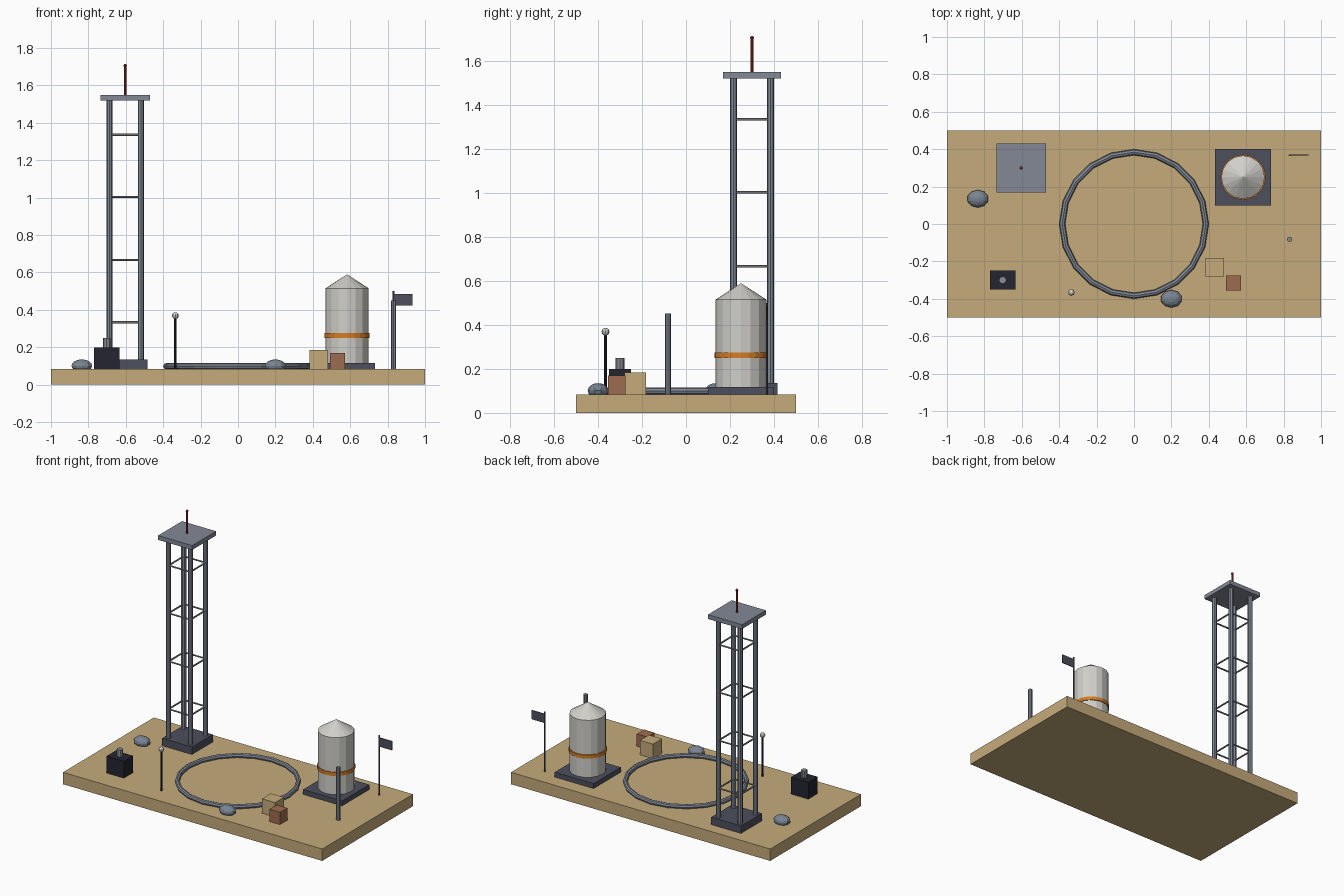
import bpy
import math
from mathutils import Vector

if "Cube" in bpy.data.objects:
    bpy.data.objects.remove(bpy.data.objects["Cube"])


def make_material(name, rgb):
    lin = [(c / 255 / 12.92) if c < 11 else ((c / 255 + 0.055) / 1.055) ** 2.4 for c in rgb]
    m = bpy.data.materials.new(name)
    m.diffuse_color = (*lin, 1)
    m.use_nodes = True
    m.node_tree.nodes["Principled BSDF"].inputs["Base Color"].default_value = m.diffuse_color
    return m


SAND = make_material("sand", (197, 171, 123))
DARK = make_material("dark slate", (76, 80, 93))
STEEL = make_material("steel blue grey", (130, 137, 150))
BLACK = make_material("near black", (36, 37, 49))
WHITE = make_material("off white", (208, 207, 201))
ORANGE = make_material("orange", (212, 125, 38))
RED = make_material("dark red", (150, 52, 44))
ROCK = make_material("rock grey", (122, 133, 146))
BROWN = make_material("rust brown", (158, 108, 80))
GREY = make_material("strut grey", (140, 142, 146))

G = 0.083  # ground level


def finish(name, mat):
    o = bpy.context.object
    o.name = name
    o.data.materials.append(mat)
    return o


def box(name, mat, x, y, z0, z1, sx, sy):
    bpy.ops.mesh.primitive_cube_add(size=1, location=(x, y, (z0 + z1) / 2))
    o = finish(name, mat)
    o.scale = (sx, sy, z1 - z0)
    return o


def tube(name, mat, x, y, z0, z1, r, sides=8, top=None):
    bpy.ops.mesh.primitive_cone_add(vertices=sides, radius1=r, radius2=r if top is None else top,
                                    depth=z1 - z0, location=(x, y, (z0 + z1) / 2))
    return finish(name, mat)


def bar(name, mat, a, b, r, sides=6):
    a, b = Vector(a), Vector(b)
    bpy.ops.mesh.primitive_cylinder_add(vertices=sides, radius=r, depth=(b - a).length,
                                        location=(a + b) / 2)
    o = finish(name, mat)
    o.rotation_euler = (b - a).to_track_quat('Z', 'Y').to_euler()
    return o


def ball(name, mat, loc, scale, seg=8, rings=6):
    bpy.ops.mesh.primitive_uv_sphere_add(segments=seg, ring_count=rings, radius=1, location=loc)
    o = finish(name, mat)
    o.scale = scale
    return o


# Ground slab
box("ground_slab", SAND, 0, 0, 0, G, 2, 1)

# Lattice tower
TX, TY, D = -0.603, 0.3, 0.084
box("tower_base", DARK, -0.6, TY, G, 0.135, 0.23, 0.23)
corners = [(TX - D, TY - D), (TX + D, TY - D), (TX + D, TY + D), (TX - D, TY + D)]
for x, y in corners:
    tube("tower_leg", STEEL, x, y, 0.135, 1.52, 0.0165)
for z in (0.334, 0.667, 1.003, 1.336):
    for i in range(4):
        bar("tower_strut", GREY, (*corners[i], z), (*corners[(i + 1) % 4], z), 0.006)
box("tower_platform", STEEL, TX, TY, 1.52, 1.55, 0.263, 0.263)
tube("antenna", RED, TX, TY, 1.55, 1.705, 0.006)
ball("antenna_tip", RED, (TX, TY, 1.706), (0.009,) * 3)

# Landing ring
bpy.ops.mesh.primitive_torus_add(major_segments=20, minor_segments=8, major_radius=0.384,
                                 minor_radius=0.016, location=(0, 0, G + 0.016))
finish("landing_ring", STEEL)

# Storage tank
KX, KY = 0.583, 0.25
box("tank_pad", DARK, KX, KY, G, 0.117, 0.3, 0.3)
tube("tank_body", WHITE, KX, KY, 0.117, 0.515, 0.116, 16)
tube("tank_roof", WHITE, KX, KY, 0.515, 0.59, 0.116, 16, top=0)
tube("tank_band", ORANGE, KX, KY, 0.25, 0.275, 0.121, 20)

# Flag
tube("flag_pole", DARK, 0.832, 0.368, G, 0.5, 0.005)
box("flag", DARK, 0.883, 0.368, 0.422, 0.485, 0.098, 0.005)

# Plain post
tube("post", STEEL, 0.832, -0.082, G, 0.451, 0.014)

# Lamp
tube("lamp_pole", BLACK, -0.335, -0.366, G, 0.36, 0.007)
ball("lamp_globe", WHITE, (-0.335, -0.366, 0.369), (0.018,) * 3)

# Generator with stub pipe
box("generator", BLACK, -0.702, -0.3, G, 0.2, 0.135, 0.102)
tube("generator_pipe", GREY, -0.702, -0.3, 0.2, 0.25, 0.02)

# Crates
box("large_crate", SAND, 0.432, -0.231, G, 0.184, 0.1, 0.098)
box("small_crate", BROWN, 0.532, -0.315, G, 0.169, 0.082, 0.08)

# Rocks
for x, y in ((-0.835, 0.135), (0.2, -0.4)):
    ball("rock", ROCK, (x, y, 0.101), (0.058, 0.047, 0.034), 10, 8)
